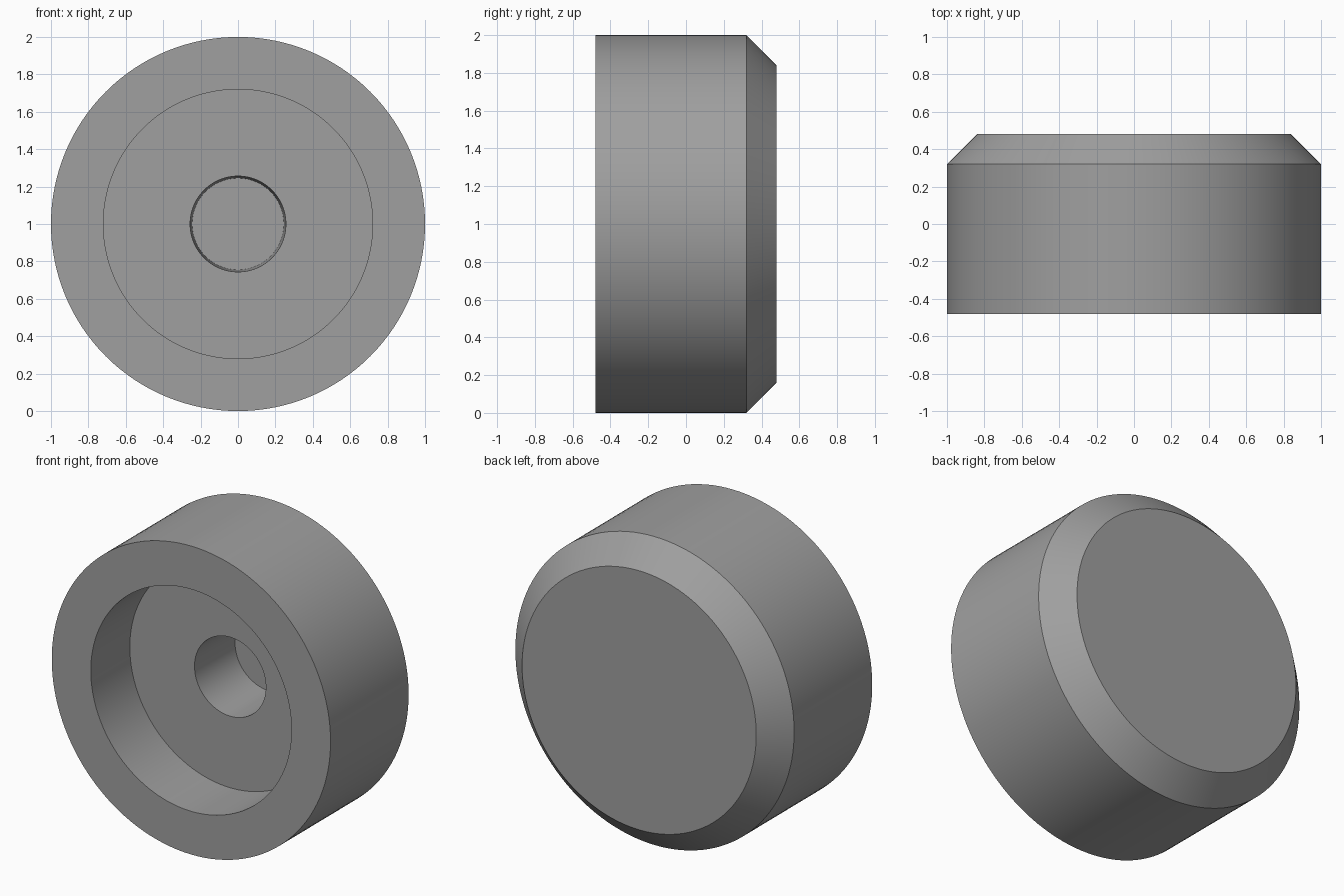
import bpy, bmesh, math
from mathutils import Matrix, Vector

if "Cube" in bpy.data.objects:
    bpy.data.objects.remove(bpy.data.objects["Cube"])

SEGMENTS = 128

grey = bpy.data.materials.new("mid grey")
grey.diffuse_color = (0.35, 0.35, 0.35, 1)
grey.use_nodes = True
grey.node_tree.nodes["Principled BSDF"].inputs["Base Color"].default_value = grey.diffuse_color

# Half section as (radius, y): hole floor, tapered hole, recess, rim, wall, chamfer, back
PROFILE = [(0, 0.32), (0.245, 0.32), (0.256, -0.08), (0.72, -0.08), (0.72, -0.48),
           (1, -0.48), (1, 0.32), (0.84, 0.48), (0, 0.48)]


def lathe(name, profile, material):
    """Spin a half section around the y axis at height z = 1."""
    bm = bmesh.new()
    verts = [bm.verts.new((r, y, 1)) for r, y in profile]
    edges = [bm.edges.new(pair) for pair in zip(verts, verts[1:])]
    bmesh.ops.spin(bm, geom=verts + edges, cent=(0, 0, 1), axis=(0, 1, 0),
                   angle=2 * math.pi, steps=SEGMENTS, use_duplicate=False)
    bmesh.ops.remove_doubles(bm, verts=bm.verts, dist=1e-4)
    bmesh.ops.recalc_face_normals(bm, faces=bm.faces)
    mesh = bpy.data.meshes.new(name)
    bm.to_mesh(mesh)
    bm.free()
    mesh.materials.append(material)
    obj = bpy.data.objects.new(name, mesh)
    bpy.context.collection.objects.link(obj)
    bpy.context.view_layer.objects.active = obj
    obj.select_set(True)
    bpy.ops.object.shade_smooth_by_angle(angle=math.radians(30))
    return obj


# Round foot with a chamfered back, a wide recess and a blind centre hole
lathe("recessed_round_foot", PROFILE, grey)
